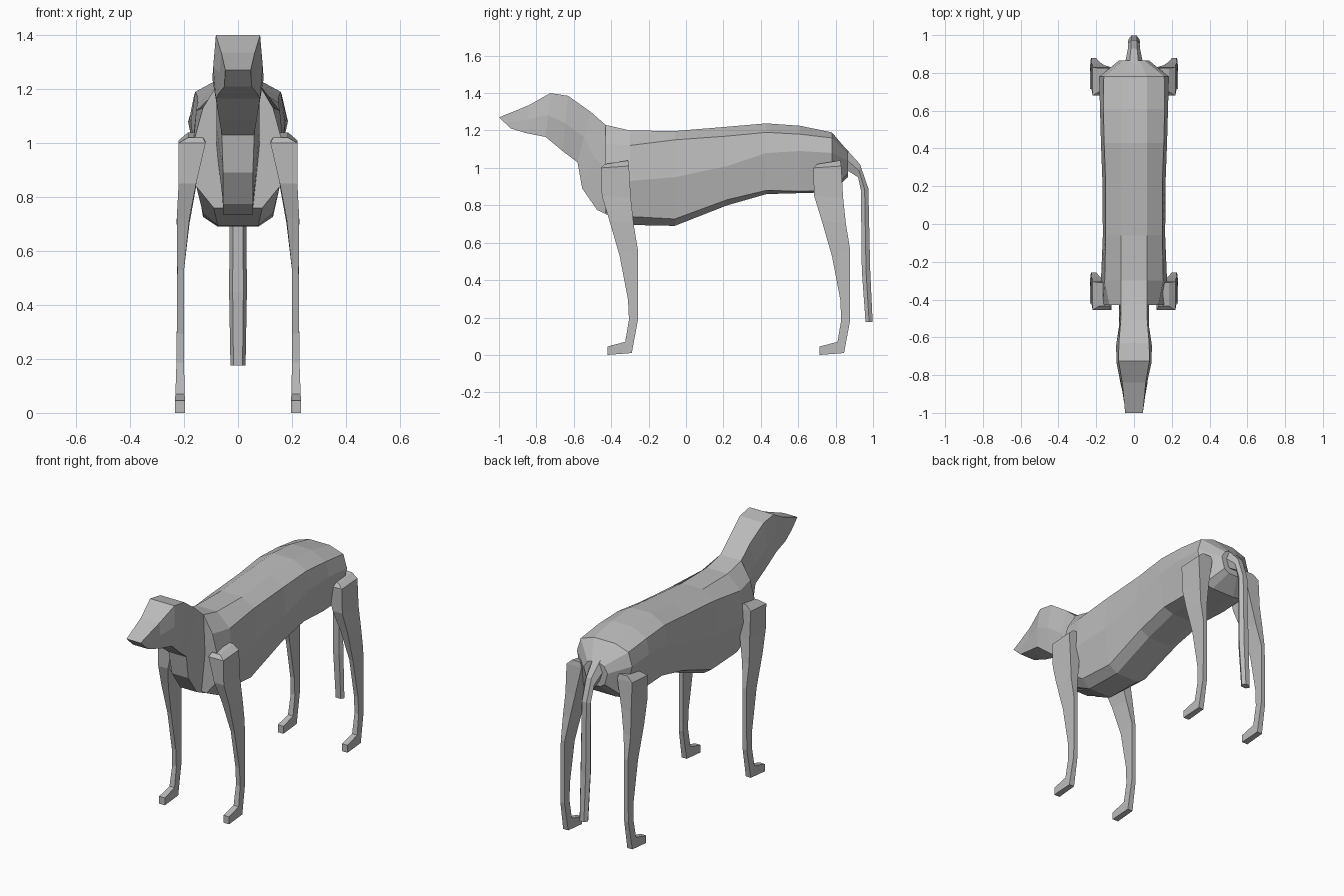
import bpy, bmesh

grey = bpy.data.materials.new("plain grey coat")
grey.diffuse_color = (0.5, 0.5, 0.5, 1)


def loft(name, rings):
    """Skin a closed, flat-shaded tube through rings with equal point counts."""
    bm = bmesh.new()
    rows = [[bm.verts.new(p) for p in r] for r in rings]
    n = len(rows[0])
    for a, b in zip(rows, rows[1:]):
        for i in range(n):
            j = (i + 1) % n
            bm.faces.new((a[i], a[j], b[j], b[i]))
    bm.faces.new(rows[0])
    bm.faces.new(rows[-1])
    bmesh.ops.recalc_face_normals(bm, faces=bm.faces)
    me = bpy.data.meshes.new(name)
    bm.to_mesh(me)
    bm.free()
    me.materials.append(grey)
    ob = bpy.data.objects.new(name, me)
    bpy.context.collection.objects.link(ob)
    return ob


def mirrored(half):
    """Close a half section (top to bottom, x > 0) with its mirror image."""
    return half + [(-x, y, z) for x, y, z in reversed(half)]


# Torso: y, top z, crease (x, z), flank (x, z), low side (x, z), belly (x, z)
torso = [
    (-.43, 1.23, .13, 1.13, .165, 1.00, .155, .84, .09, .76),
    (-.30, 1.20, .155, 1.12, .175, .93, .13, .74, .075, .695),
    (-.06, 1.197, .15, 1.15, .165, .95, .13, .727, .075, .69),
    (.22, 1.22, .15, 1.17, .167, 1.01, .135, .83, .075, .80),
    (.43, 1.238, .158, 1.19, .175, 1.08, .14, .88, .075, .86),
    (.61, 1.225, .162, 1.18, .18, 1.09, .145, .875, .075, .865),
    (.78, 1.19, .16, 1.16, .185, 1.08, .14, .88, .075, .87),
    (.865, 1.09, .055, 1.08, .08, 1.04, .06, .97, .03, .95),
]
loft("torso", [mirrored([(.07 if y < .8 else .03, y, t), (a, y, b), (c, y, d),
                         (e, y, f), (g, y, h)])
               for y, t, a, b, c, d, e, f, g, h in torso])

# Head and neck: top (y, z), bottom (y, z), half widths at top, middle, bottom
head = [
    (-1.0, 1.27, -.935, 1.21, .047, .049, .05),
    (-.84, 1.335, -.85, 1.185, .062, .068, .07),
    (-.725, 1.40, -.75, 1.165, .082, .092, .082),
    (-.63, 1.385, -.66, 1.09, .08, .095, .07),
    (-.51, 1.30, -.58, 1.03, .07, .08, .06),
    (-.43, 1.23, -.555, .89, .07, .08, .055),
    (-.36, 1.20, -.475, .775, .07, .08, .055),
    (-.28, 1.19, -.39, .735, .06, .07, .055),
]
loft("head_and_neck", [mirrored([(a, ty, tz), (b, (ty + by) / 2, (tz + bz) / 2),
                                 (c, by, bz)])
                       for ty, tz, by, bz, a, b, c in head])

# Tail: back (y, z), front (y, z), half width
tail = [
    (.80, 1.16, .80, 1.02, .06),
    (.865, 1.092, .865, .985, .045),
    (.93, 1.02, .92, .95, .033),
    (.975, .89, .935, .88, .03),
    (.985, .45, .94, .45, .033),
    (.998, .175, .96, .175, .028),
]
loft("tail", [mirrored([(w * .5, by, bz), (w, (by + fy) / 2, (bz + fz) / 2),
                        (w * .6, fy, fz)]) for by, bz, fy, fz, w in tail])

# Legs: front (y, z), back (y, z), inner x, outer x
leg = [
    (-.435, 1.02, -.31, 1.04, .13, .185),
    (-.455, 1.00, -.305, 1.01, .12, .22),
    (-.45, .85, -.295, .84, .155, .22),
    (-.41, .72, -.28, .70, .18, .227),
    (-.355, .53, -.257, .56, .20, .225),
    (-.31, .295, -.257, .30, .20, .227),
    (-.305, .187, -.257, .187, .20, .228),
    (-.325, .07, -.29, .01, .198, .232),
    (-.42, .045, -.42, 0, .196, .234),
]
for pair, shift in (("front", 0), ("hind", 1.135)):
    for side, s in (("left", 1), ("right", -1)):
        loft(f"{pair}_leg_{side}",
             [[(s * i, fy + shift, fz), (s * o, fy + shift, fz),
               (s * o, by + shift, bz), (s * i, by + shift, bz)]
              for fy, fz, by, bz, i, o in leg])
